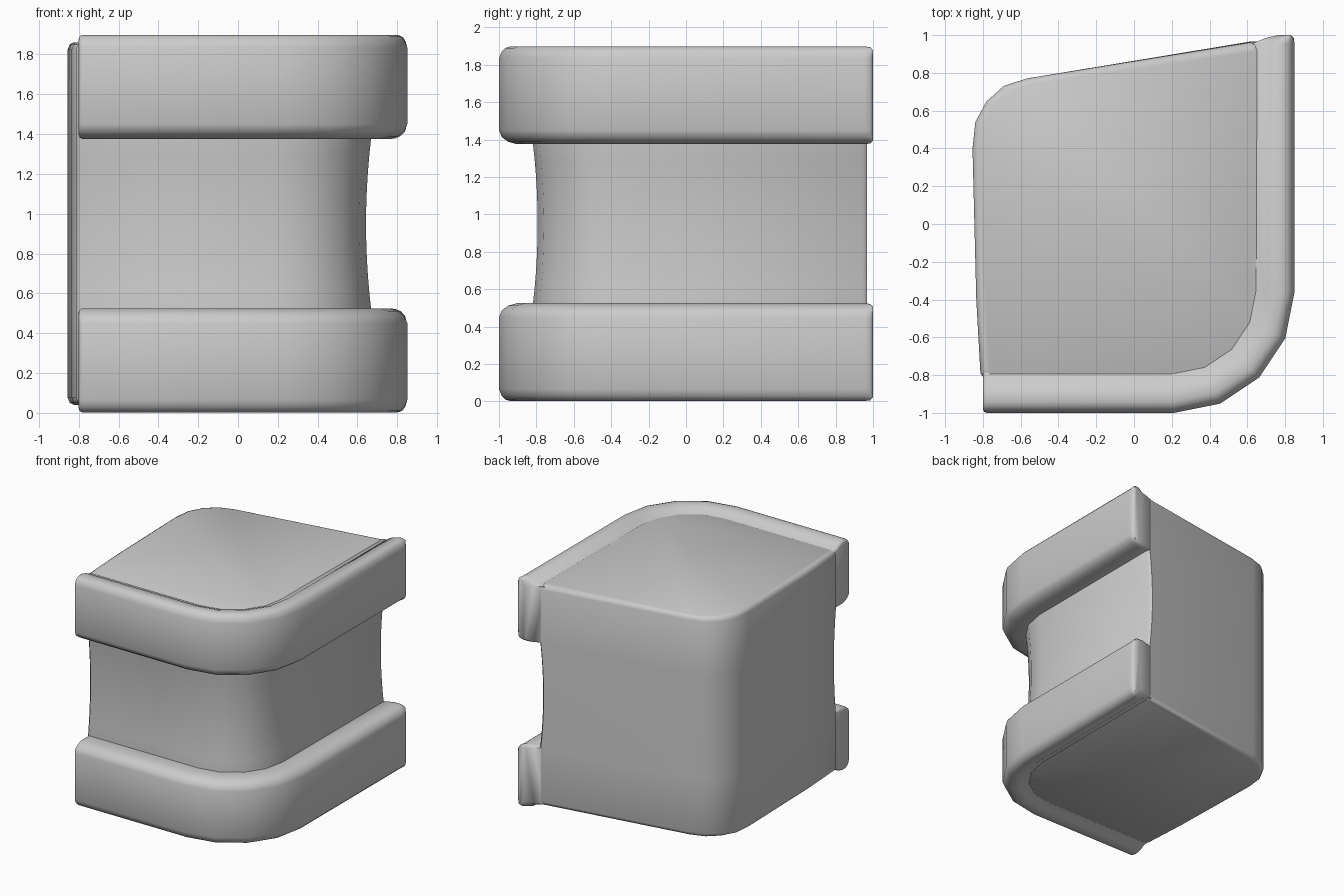
import bpy, bmesh, math

if "Cube" in bpy.data.objects:
    bpy.data.objects.remove(bpy.data.objects["Cube"])

MID = 0.95                      # mirror height between the two bands
CX, CY, R = 0.21, -0.36, 0.64   # centre and radius of the front right corner


def corner(d):
    """Front right corner points, offset inward by d."""
    return [(CX + (R - d) * math.sin(a), CY - (R - d) * math.cos(a))
            for a in (i * math.pi / 8 for i in range(5))]


def loft(name, rings):
    """Skin closed rings of equal size and cap both ends."""
    bm = bmesh.new()
    vs = [[bm.verts.new(p) for p in ring] for ring in rings]
    n = len(vs[0])
    for a, b in zip(vs, vs[1:]):
        for i in range(n):
            j = (i + 1) % n
            bm.faces.new((a[i], a[j], b[j], b[i]))
    bm.faces.new(vs[0][::-1])
    bm.faces.new(vs[-1])
    bmesh.ops.recalc_face_normals(bm, faces=bm.faces)
    mesh = bpy.data.meshes.new(name)
    bm.to_mesh(mesh)
    bm.free()
    ob = bpy.data.objects.new(name, mesh)
    bpy.context.collection.objects.link(ob)
    bpy.ops.object.select_all(action='DESELECT')
    ob.select_set(True)
    bpy.context.view_layer.objects.active = ob
    bpy.ops.object.shade_smooth_by_angle(angle=math.radians(50))
    return ob


# Body: block with a concave waist on the front and right sides
def body_ring(z, inset):
    d = 0.207 - 0.025 * min(1, ((z - MID) / 0.425) ** 2)
    pts = [(-0.813, -0.975 + d), (-0.79, -1 + d)]
    pts += corner(d)
    pts += [(0.85 - d, 0.945), (0.83 - d, 0.967)]
    pts += [(-0.57, 0.77), (-0.69, 0.73), (-0.78, 0.65), (-0.84, 0.54),
            (-0.855, 0.40), (-0.835, -0.40)]
    s = 1 - inset / 0.85
    return [(x * s, y * s, z) for x, y in pts]


levels = [(0.04, 0.03), (0.05, 0.01), (0.075, 0)]
levels += [(0.525 + 0.85 * i / 10, 0) for i in range(11)]
levels += [(1.825, 0), (1.85, 0.01), (1.86, 0.03)]
loft("body", [body_ring(z, k) for z, k in levels])

# Band cross-section: depth inward from the outer face, height
PROFILE = [(0.25, 1.385), (0.18, 1.375), (0.095, 1.375), (0.05, 1.388),
           (0.015, 1.413), (0.0, 1.45), (0.0, 1.835), (0.015, 1.87),
           (0.035, 1.89), (0.06, 1.898), (0.10, 1.898), (0.14, 1.885),
           (0.17, 1.865), (0.25, 1.85)]


def shrink(inset, depth_scale=1):
    """Profile pulled in for the rounded band ends."""
    return [(max(d * depth_scale, inset),
             1.637 + (z - 1.637) * (1 - inset / 0.26)) for d, z in PROFILE]


def band_rings():
    rings = []
    for x, k in ((-0.80, 0.02), (-0.794, 0.006), (-0.78, 0)):
        rings.append([(x, -1 + d, z) for d, z in shrink(k)])
    for i in range(5):
        rings.append([(*corner(d)[i], z) for d, z in PROFILE])
    for y, k, s in ((0.955, 0, 0.9), (0.985, 0.004, 0.6), (1.0, 0.02, 0.35)):
        rings.append([(0.85 - d, y, z) for d, z in shrink(k, s)])
    return rings


# Upper and lower bands, mirrored about the middle height
upper = band_rings()
loft("upper_band", upper)
loft("lower_band", [[(x, y, 2 * MID - z) for x, y, z in r] for r in upper])
